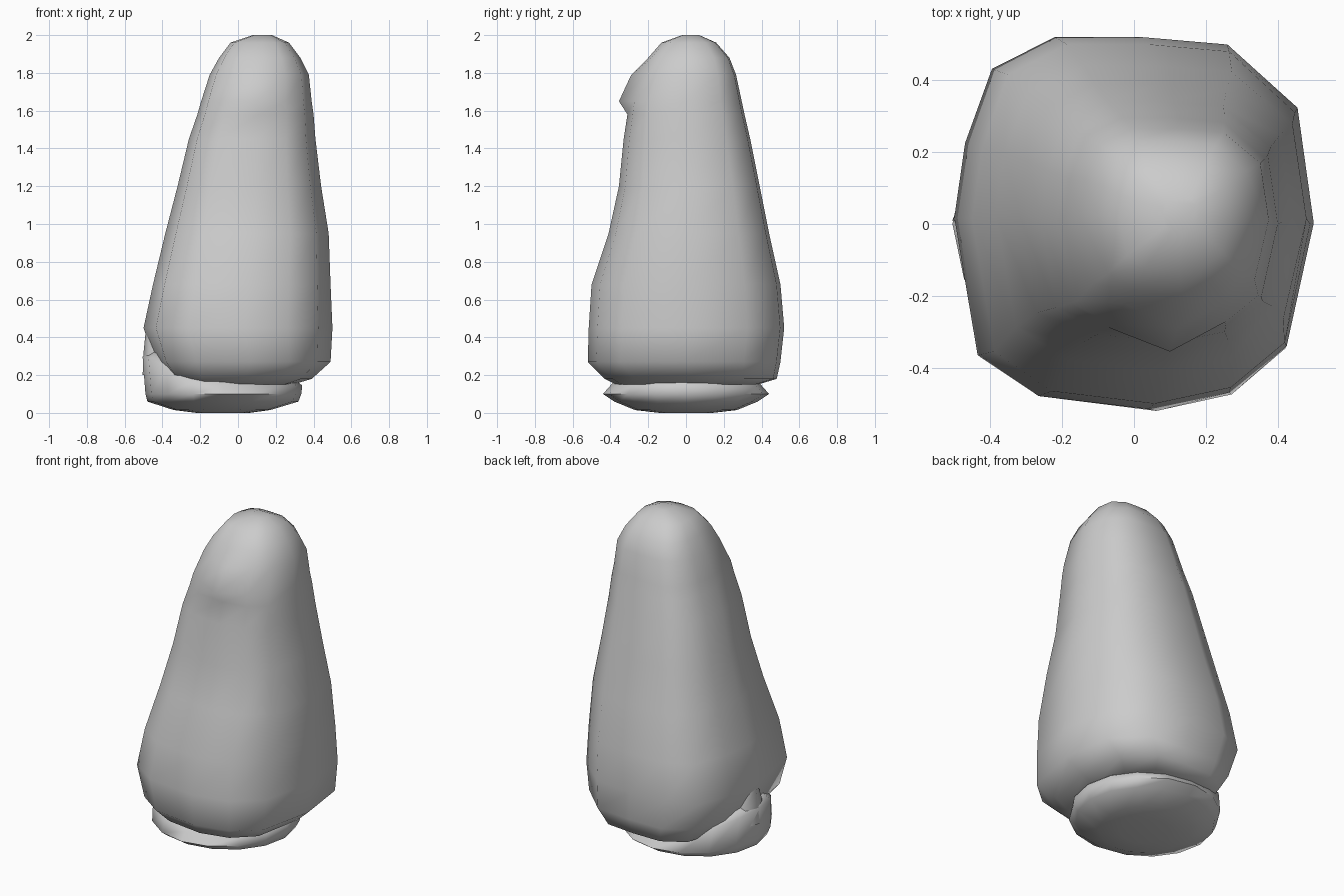
import bpy, math


def loft(name, section, rings, edit=None, angle=60):
    """Stack a unit section through rings: (z, left x, right x, front y, back y)."""
    verts, faces = [], []
    n = len(section)
    for r, (z, x0, x1, y0, y1) in enumerate(rings):
        for i, (u, v) in enumerate(section):
            p = [(x0 + x1) / 2 + (x1 - x0) / 2 * u,
                 (y0 + y1) / 2 + (y1 - y0) / 2 * v, z]
            if edit:
                edit(p, r, i)
            verts.append(p)
    for r in range(len(rings) - 1):
        for i in range(n):
            j = (i + 1) % n
            a, b = r * n, (r + 1) * n
            faces.append((a + i, a + j, b + j, b + i))
    faces.append(tuple(reversed(range(n))))
    last = (len(rings) - 1) * n
    faces.append(tuple(range(last, last + n)))
    mesh = bpy.data.meshes.new(name)
    mesh.from_pydata(verts, [], faces)
    mesh.update()
    obj = bpy.data.objects.new(name, mesh)
    bpy.context.collection.objects.link(obj)
    bpy.ops.object.select_all(action='DESELECT')
    obj.select_set(True)
    bpy.context.view_layer.objects.active = obj
    bpy.ops.object.shade_smooth_by_angle(angle=math.radians(angle))
    return obj


def circle(n):
    return [(math.cos(2 * math.pi * i / n), math.sin(2 * math.pi * i / n))
            for i in range(n)]


# Uneven rounded-square cross-section; point FRONT is the middle of the front
BODY = [(1, 0), (0.91, 0.62), (0.52, 0.96), (0.04, 1.0), (-0.44, 1.0), (-0.79, 0.83),
        (-0.94, 0.43), (-1, 0.03), (-0.87, -0.71), (-0.53, -0.93), (0.08, -1),
        (0.53, -0.91), (0.85, -0.66)]
FRONT = 10
BEAK = {8: (0.11, -0.31), 9: (0.10, -0.355), 10: (0.12, -0.29)}


# Front point pulled out into a blended beak bump
def pull_beak(p, ring, i):
    if i == FRONT and ring in BEAK:
        p[0], p[1] = BEAK[ring]


# Leaning tapered body with a rounded crown
loft("body", BODY, [
    (0.15, -0.30, 0.29, -0.37, 0.38),
    (0.18, -0.37, 0.39, -0.43, 0.48),
    (0.27, -0.44, 0.49, -0.52, 0.50),
    (0.45, -0.50, 0.50, -0.515, 0.52),
    (0.68, -0.45, 0.49, -0.50, 0.50),
    (0.95, -0.385, 0.48, -0.41, 0.44),
    (1.20, -0.32, 0.44, -0.355, 0.39),
    (1.45, -0.26, 0.41, -0.33, 0.34),
    (1.58, -0.215, 0.40, -0.31, 0.31),
    (1.65, -0.195, 0.39, -0.30, 0.295),
    (1.79, -0.15, 0.375, -0.24, 0.265),
    (1.88, -0.10, 0.33, -0.20, 0.23),
    (1.96, -0.04, 0.27, -0.13, 0.16),
    (2.00, 0.08, 0.18, -0.02, 0.07),
], edit=pull_beak)


# Upper rim of the foot climbs towards the left side
def raise_left(p, ring, i):
    if ring >= 4:
        p[2] += 0.15 * max(0, (-p[0] - 0.2) / 0.3)


# Shallow rounded foot, shifted to the left under the body
loft("foot", circle(16), [
    (0.00, -0.22, 0.06, -0.14, 0.14),
    (0.015, -0.34, 0.17, -0.27, 0.27),
    (0.06, -0.48, 0.32, -0.38, 0.38),
    (0.10, -0.49, 0.335, -0.44, 0.44),
    (0.145, -0.505, 0.34, -0.40, 0.40),
    (0.20, -0.46, 0.27, -0.35, 0.35),
], edit=raise_left)

# Small lump on the left side, joining foot and body
loft("side_lump", circle(8), [
    (0.20, -0.505, -0.30, -0.11, 0.13),
    (0.32, -0.50, -0.30, -0.10, 0.12),
    (0.42, -0.49, -0.36, -0.05, 0.08),
])
